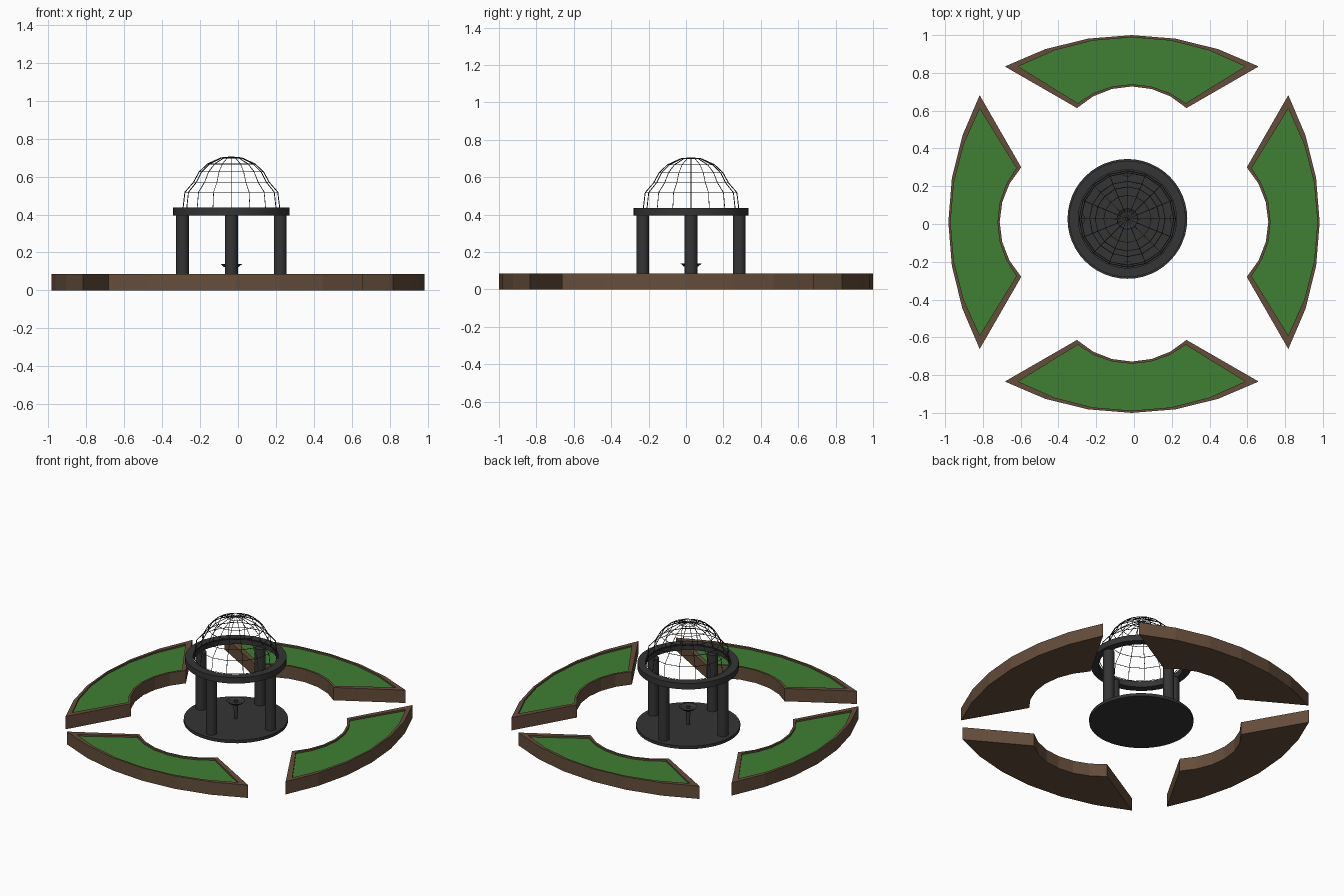
import bpy, bmesh
from math import sin, cos, pi, asin
from mathutils import Matrix, Vector

if "Cube" in bpy.data.objects:
    bpy.data.objects.remove(bpy.data.objects["Cube"])

CX, CY = -0.035, 0.027  # pavilion centre


def material(name, rgb):
    m = bpy.data.materials.new(name)
    m.diffuse_color = (*rgb, 1)
    m.use_nodes = True
    m.node_tree.nodes["Principled BSDF"].inputs["Base Color"].default_value = m.diffuse_color
    return m


wood = material("wood", (0.13, 0.075, 0.043))
grass = material("grass", (0.05, 0.21, 0.033))
iron = material("iron", (0.035, 0.035, 0.036))


def finish(name, bm, mat, smooth=False):
    bmesh.ops.recalc_face_normals(bm, faces=bm.faces)
    mesh = bpy.data.meshes.new(name)
    bm.to_mesh(mesh)
    bm.free()
    mesh.materials.append(mat)
    ob = bpy.data.objects.new(name, mesh)
    bpy.context.collection.objects.link(ob)
    if smooth:
        bpy.ops.object.select_all(action='DESELECT')
        ob.select_set(True)
        bpy.context.view_layer.objects.active = ob
        bpy.ops.object.shade_smooth_by_angle()
    return ob


def revolve(name, profile, sides, mat, x=CX, y=CY, closed=False, smooth=True):
    """Turn an (r, z) profile around a vertical axis."""
    bm = bmesh.new()
    vs = [bm.verts.new((x + r, y, z)) for r, z in profile]
    # offset so points on the axis stay put
    edges = [bm.edges.new(p) for p in zip(vs, vs[1:])]
    if closed:
        edges.append(bm.edges.new((vs[-1], vs[0])))
    bmesh.ops.spin(bm, geom=vs + edges, cent=(x, y, 0), axis=(0, 0, 1),
                   angle=2 * pi, steps=sides, use_duplicate=False)
    bmesh.ops.remove_doubles(bm, verts=bm.verts, dist=1e-4)
    return finish(name, bm, mat, smooth)


def arc(half, y_end, y_top, n=6):
    """Points of an arc through (-half, y_end), (0, y_top), (half, y_end)."""
    s = y_top - y_end
    R = (half * half + s * s) / (2 * s)
    a = asin(half / R)
    return [(R * sin(a * t), y_top - R + R * cos(a * t))
            for t in [2 * i / n - 1 for i in range(n + 1)]]


# Garden beds: wooden rim with recessed grass
H, G = 0.086, 0.074
outline = arc(0.672, 0.834, 1.0) + arc(0.290, 0.614, 0.728)[::-1]
lawn = arc(0.600, 0.834, 0.988) + arc(0.286, 0.640, 0.740)[::-1]


def bed(side, turn, dx, dy):
    M = Matrix.Translation((dx, dy, 0)) @ Matrix.Rotation(turn, 4, 'Z')
    bm = bmesh.new()
    loops = [[bm.verts.new(M @ Vector((x, y, z))) for x, y in pts]
             for pts, z in ((outline, 0), (outline, H), (lawn, H), (lawn, G))]
    n = len(outline)
    for a, b in zip(loops, loops[1:]):
        for i in range(n):
            j = (i + 1) % n
            bm.faces.new((a[i], a[j], b[j], b[i]))
    bm.faces.new(loops[0])
    bm.faces.new(loops[-1])
    finish(side + "_bed_frame", bm, wood)
    bm = bmesh.new()
    bm.faces.new([bm.verts.new(M @ Vector((x, y, G + 0.001))) for x, y in lawn])
    finish(side + "_bed_grass", bm, grass)


bed("back", 0, -0.012, 0)
bed("left", pi / 2, 0.017, 0.010)
bed("front", pi, -0.012, 0)
bed("right", -pi / 2, -0.017, 0.010)

# Pavilion floor and top ring
revolve("floor", [(0, 0), (0.317, 0), (0.317, 0.02), (0, 0.02)], 48, iron)
revolve("roof_ring", [(0.260, 0.396), (0.308, 0.396), (0.308, 0.436), (0.260, 0.436)],
        48, iron, closed=True)

# Four columns
for k in range(4):
    a = k * pi / 2
    revolve(f"column_{k + 1}", [(0, 0.018), (0.034, 0.018), (0.034, 0.398), (0, 0.398)],
            24, iron, CX + 0.258 * cos(a), CY + 0.258 * sin(a))

# Wire dome
dome = revolve("wire_dome", [(0.255, 0.434), (0.245, 0.518), (0.200, 0.570), (0.170, 0.625),
                             (0.125, 0.667), (0.055, 0.699), (0, 0.704)], 16, iron, smooth=False)
wire = dome.modifiers.new("wire", 'WIREFRAME')
wire.thickness = 0.005
wire.use_even_offset = False

# Small fountain in the middle
revolve("fountain_post", [(0, 0.02), (0.010, 0.02), (0.014, 0.10), (0.010, 0.142), (0, 0.145)],
        16, iron)
revolve("fountain_dish", [(0.010, 0.124), (0.040, 0.124), (0.056, 0.138), (0.050, 0.138),
                          (0.037, 0.129), (0.010, 0.129)], 24, iron, closed=True)
